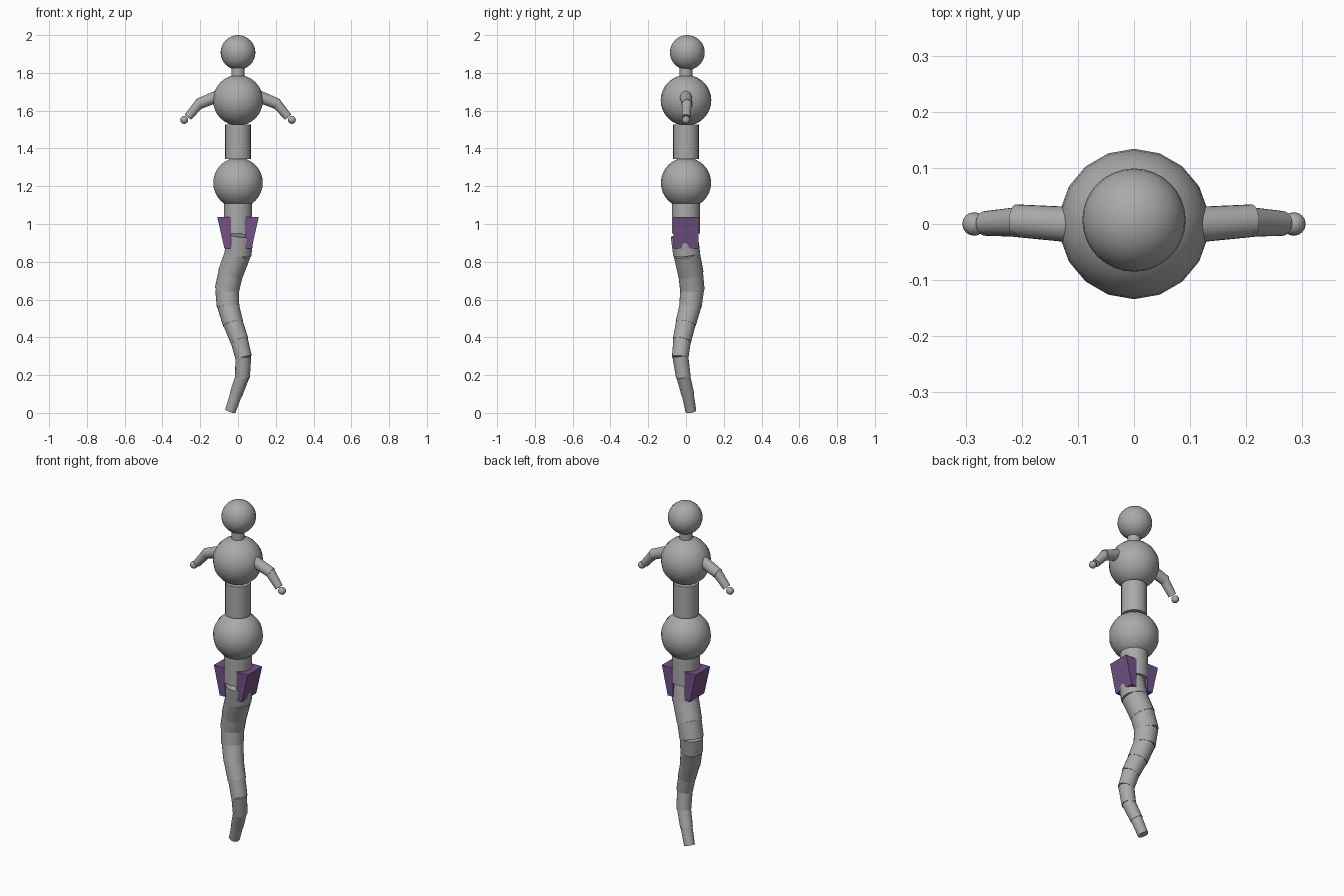
import bpy, math
from mathutils import Vector

if "Cube" in bpy.data.objects:
    bpy.data.objects.remove(bpy.data.objects["Cube"])


def make_mat(name, rgb):
    m = bpy.data.materials.new(name)
    m.diffuse_color = (*rgb, 1)
    m.use_nodes = True
    m.node_tree.nodes["Principled BSDF"].inputs["Base Color"].default_value = m.diffuse_color
    return m


GREY = make_mat("grey", (0.40, 0.40, 0.40))
PURPLE = make_mat("purple", (0.17, 0.085, 0.24))


def finish(name, mat):
    o = bpy.context.object
    o.name = name
    o.data.materials.append(mat)
    bpy.ops.object.shade_smooth_by_angle(angle=math.radians(40))
    return o


def ball(name, loc, r, seg=32, rings=16):
    bpy.ops.mesh.primitive_uv_sphere_add(segments=seg, ring_count=rings, radius=r, location=loc)
    return finish(name, GREY)


def tube(name, a, b, r1, r2=None, sides=24):
    a, b = Vector(a), Vector(b)
    d = b - a
    bpy.ops.mesh.primitive_cone_add(vertices=sides, radius1=r1, radius2=r1 if r2 is None else r2,
                                    depth=d.length, location=(a + b) / 2)
    o = bpy.context.object
    o.rotation_euler = d.to_track_quat('Z', 'Y').to_euler()
    return finish(name, GREY)


# head, neck and body
ball("head", (0, 0.007, 1.908), 0.092)
tube("neck", (0, 0, 1.76), (0, 0, 1.85), 0.034)
ball("chest", (0, 0, 1.655), 0.134, 18, 16)
tube("torso", (0, 0, 1.343), (0, 0, 1.528), 0.068)
ball("hips", (0, 0, 1.218), 0.133, 18, 16)
tube("waist", (0, 0, 0.95), (0, 0, 1.13), 0.075)

# arms
for side, s in (("right", 1), ("left", -1)):
    tube(f"{side}_upper_arm", (s * 0.10, -0.002, 1.68), (s * 0.212, 0.006, 1.634), 0.032, 0.029)
    tube(f"{side}_lower_arm", (s * 0.20, 0.004, 1.643), (s * 0.265, 0.001, 1.566), 0.027, 0.022)
    ball(f"{side}_hand", (s * 0.285, 0, 1.551), 0.021, 16, 8)

# curling tail: x, y, z, radius at each joint
joints = [
    (0.012, -0.010, 0.940, 0.072), (0.0, 0.003, 0.845, 0.070), (-0.037, 0.024, 0.745, 0.066),
    (-0.058, 0.033, 0.655, 0.063), (-0.053, 0.024, 0.570, 0.058), (-0.028, 0.0, 0.480, 0.053),
    (0.005, -0.020, 0.390, 0.047), (0.028, -0.030, 0.300, 0.042), (0.024, -0.015, 0.195, 0.037),
    (-0.008, 0.008, 0.105, 0.032), (-0.041, 0.026, 0.009, 0.027)]
for i, (p, q) in enumerate(zip(joints, joints[1:])):
    a, b = Vector(p[:3]), Vector(q[:3])
    lap = (b - a) * (0.08 if i < 9 else 0)
    tube(f"tail_segment_{i + 1}", a, b + lap, p[3], q[3] + 0.002, 20)

# wedge fins beside the waist
for side, s in (("right", 1), ("left", -1)):
    bpy.ops.mesh.primitive_cube_add(size=2)
    o = bpy.context.object
    for v in o.data.vertices:
        up, outer = v.co.z > 0, v.co.x * s > 0
        x = (0.110 if up else 0.072) if outer else 0.038
        v.co = (s * x, 0.066 * v.co.y, 1.037 if up else 0.870)
    finish(f"{side}_fin", PURPLE)
